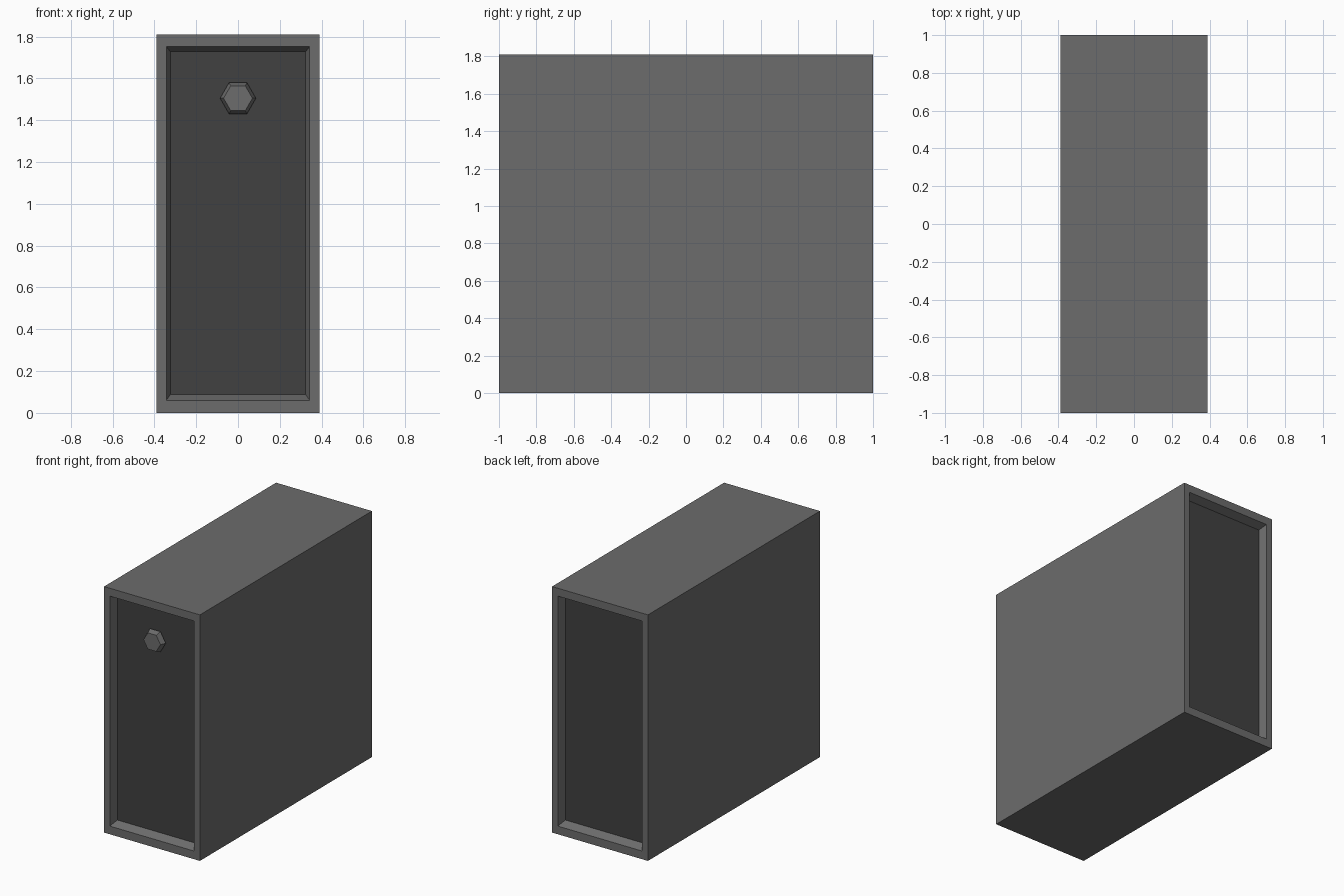
import bpy, bmesh, math

if "Cube" in bpy.data.objects:
    bpy.data.objects.remove(bpy.data.objects["Cube"])

W, D, H = 0.39, 1.0, 1.81
PANEL_Y = 0.94


def material(name, v):
    m = bpy.data.materials.new(name)
    m.diffuse_color = (v, v, v, 1)
    m.use_nodes = True
    m.node_tree.nodes["Principled BSDF"].inputs["Base Color"].default_value = m.diffuse_color
    return m


grey = material("mid grey", 0.15)
dark = material("dark grey", 0.052)


def add_object(name, bm, mats):
    bmesh.ops.recalc_face_normals(bm, faces=bm.faces)
    me = bpy.data.meshes.new(name)
    bm.to_mesh(me)
    bm.free()
    for m in mats:
        me.materials.append(m)
    ob = bpy.data.objects.new(name, me)
    bpy.context.collection.objects.link(ob)
    return ob


def loft(bm, rings):
    """Join successive vertex rings and cap both ends."""
    loops = [[bm.verts.new(p) for p in r] for r in rings]
    for a, b in zip(loops, loops[1:]):
        n = len(a)
        for i in range(n):
            bm.faces.new((a[i], a[(i + 1) % n], b[(i + 1) % n], b[i]))
    return bm.faces.new(loops[0]), bm.faces.new(loops[-1])


def rect(y, hw, z0, z1):
    return [(-hw, y, z0), (hw, y, z0), (hw, y, z1), (-hw, y, z1)]


def hexagon(y, r, cz=1.505):
    return [(r * math.cos(math.radians(60 * i)), y,
             cz + r * math.sin(math.radians(60 * i))) for i in range(6)]


# Case: box with a sloped recess and dark panel at each end
half = [rect(PANEL_Y, 0.324, 0.087, 1.728),
        rect(D, 0.343, 0.06, 1.752),
        rect(D, W, 0, H)]
front = [[(x, -y, z) for x, y, z in r] for r in half]
bm = bmesh.new()
for panel in loft(bm, front + half[::-1]):
    panel.material_index = 1
add_object("cabinet_case", bm, [grey, dark])

# Hexagonal knob on the front panel, flush with the front rim
bm = bmesh.new()
loft(bm, [hexagon(-1.0, 0.069), hexagon(-0.962, 0.086), hexagon(-PANEL_Y, 0.055)])
add_object("knob", bm, [grey])
